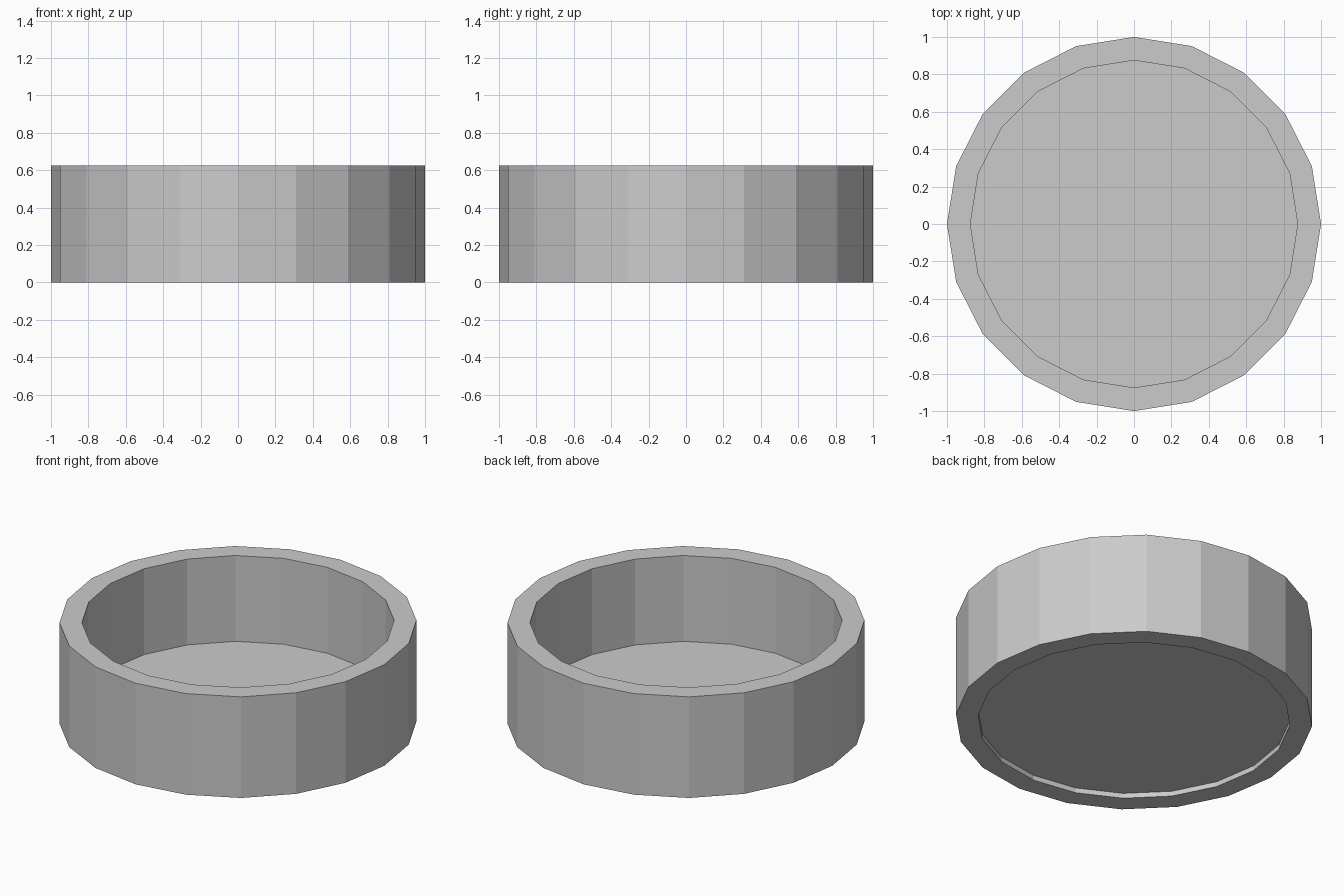
import bpy
import bmesh
from math import cos, sin, tau

if "Cube" in bpy.data.objects:
    bpy.data.objects.remove(bpy.data.objects["Cube"])

SIDES = 20
OUTER, INNER, HEIGHT = 1.0, 0.875, 0.625
FLOOR_BOTTOM, FLOOR_TOP = 0.031, 0.094


def add_loop(bm, radius, z):
    return [bm.verts.new((radius * cos(tau * i / SIDES), radius * sin(tau * i / SIDES), z))
            for i in range(SIDES)]


def bridge(bm, a, b):
    for i in range(SIDES):
        j = (i + 1) % SIDES
        bm.faces.new((a[i], a[j], b[j], b[i]))


def finish(bm, name):
    bmesh.ops.recalc_face_normals(bm, faces=bm.faces[:])
    mesh = bpy.data.meshes.new(name)
    bm.to_mesh(mesh)
    bm.free()
    obj = bpy.data.objects.new(name, mesh)
    bpy.context.collection.objects.link(obj)
    return obj


# Outer wall: rectangular profile swept around the ring
bm = bmesh.new()
profile = [(OUTER, 0), (OUTER, HEIGHT), (INNER, HEIGHT), (INNER, 0)]
loops = [add_loop(bm, r, z) for r, z in profile]
for k in range(len(loops)):
    bridge(bm, loops[k], loops[(k + 1) % len(loops)])
finish(bm, "ring_wall")

# Thin floor, raised slightly so the underside is recessed
bm = bmesh.new()
low, high = add_loop(bm, INNER, FLOOR_BOTTOM), add_loop(bm, INNER, FLOOR_TOP)
bridge(bm, low, high)
bm.faces.new(low)
bm.faces.new(high)
finish(bm, "floor_disc")
